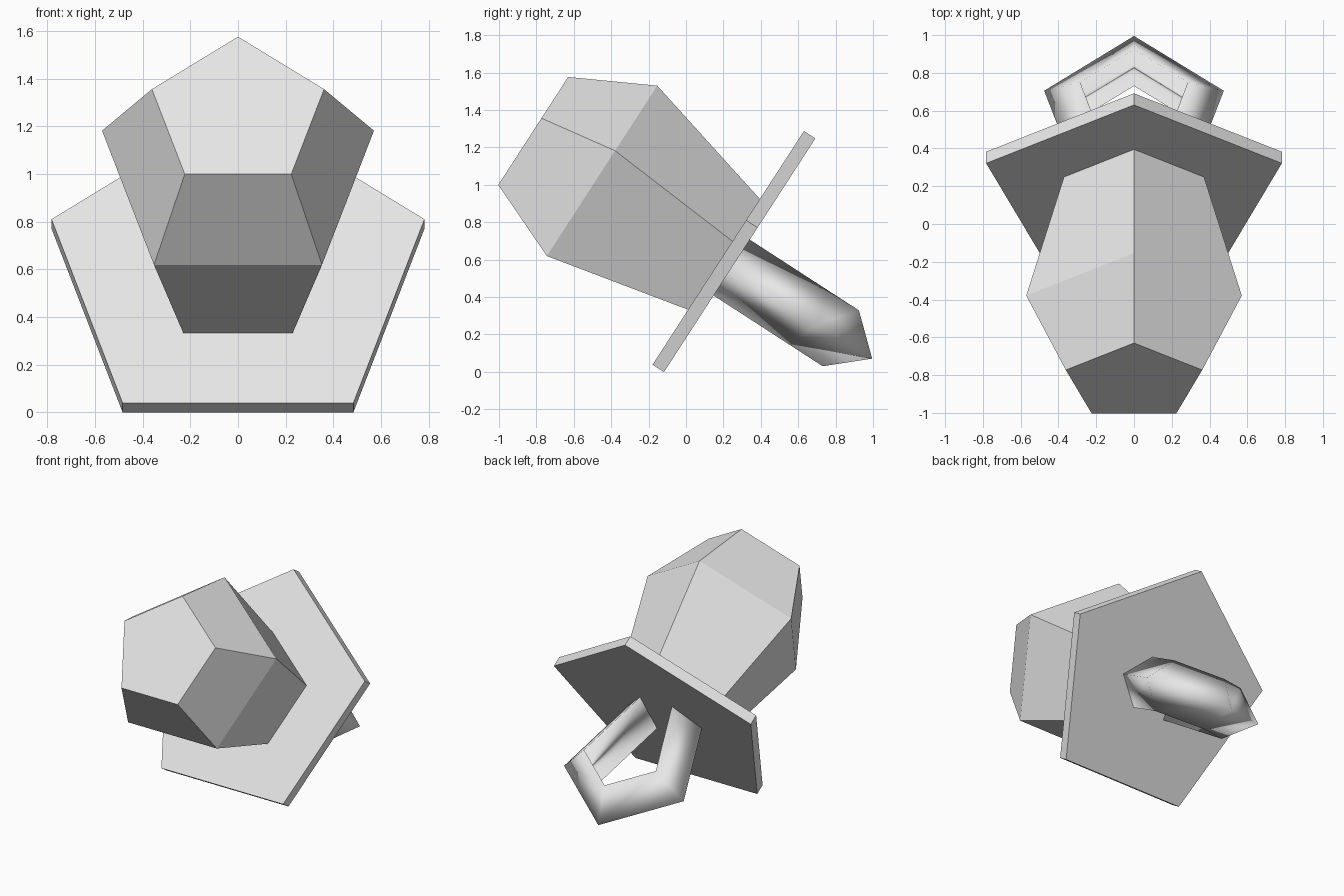
import bpy
import math
from mathutils import Matrix, Vector

if "Cube" in bpy.data.objects:
    bpy.data.objects.remove(bpy.data.objects["Cube"], do_unlink=True)

grey = bpy.data.materials.new("pale_grey")
grey.use_nodes = True
grey.diffuse_color = (0.8, 0.8, 0.8, 1)
grey.node_tree.nodes["Principled BSDF"].inputs["Base Color"].default_value = (0.8, 0.8, 0.8, 1)

# Tilted frame: local z runs out of the shield through the nipple
TILT = Matrix.Translation((0, 0.183, 0.597)) @ Matrix.Rotation(math.radians(57.06), 4, "X")


def pentagon(radius, z):
    angles = [math.radians(90 + 72 * k) for k in range(5)]
    return [Vector((radius * math.cos(a), radius * math.sin(a), z)) for a in angles]


def loft(name, rings, smooth=False):
    """Skin a row of equal rings and cap both ends."""
    n = len(rings[0])
    verts = [TILT @ v for ring in rings for v in ring]
    faces = [(i * n + k, i * n + (k + 1) % n, (i + 1) * n + (k + 1) % n, (i + 1) * n + k)
             for i in range(len(rings) - 1) for k in range(n)]
    last = (len(rings) - 1) * n
    faces += [tuple(reversed(range(n))), tuple(range(last, last + n))]
    mesh = bpy.data.meshes.new(name)
    mesh.from_pydata(verts, [], faces)
    mesh.materials.append(grey)
    mesh.polygons.foreach_set("use_smooth", [smooth] * len(mesh.polygons))
    mesh.update()
    obj = bpy.data.objects.new(name, mesh)
    bpy.context.collection.objects.link(obj)
    return obj


# Nipple and shield, both five sided
loft("nipple", [pentagon(0.382, -0.03), pentagon(0.39, 0),
                pentagon(0.60, 0.79), pentagon(0.38, 1.215)])
loft("shield", [pentagon(0.823, -0.073), pentagon(0.823, 0)])

# Handle: triangular bar bent along part of a pentagon, both ends set in the shield
CENTRE, END, SLOPE = -0.468, -0.04, 0.325


def handle_path(radius):
    """Half widths and depths at the end, corner and apex."""
    corner = Vector((radius * math.sin(math.radians(72)),
                     CENTRE - radius * math.cos(math.radians(72))))
    end = Vector((corner.x - SLOPE * (END - corner.y), END))
    return [end, corner, Vector((0, CENTRE - radius))]


stations = []
for outer, inner in zip(handle_path(0.5), handle_path(0.3)):
    stations.append([(outer, 0), (inner, 0.178), (inner, -0.178)])
sides = [(1, s) for s in stations] + [(-1, s) for s in reversed(stations[:-1])]
loft("handle", [[Vector((side * p.x, h, p.y)) for p, h in s] for side, s in sides],
     smooth=True)
